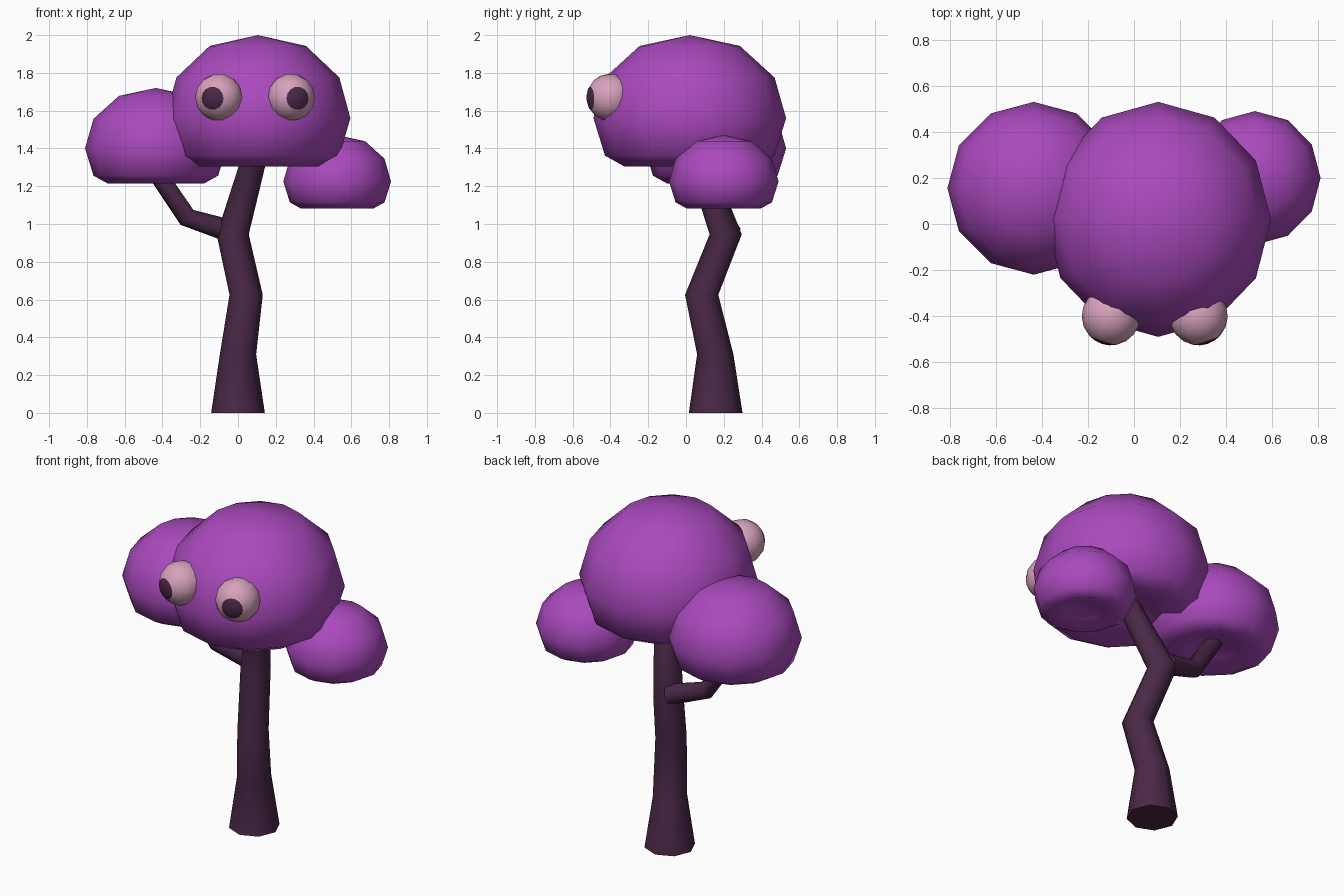
import bpy, bmesh, math
from mathutils import Vector

if "Cube" in bpy.data.objects:
    bpy.data.objects.remove(bpy.data.objects["Cube"])


def material(name, rgb):
    m = bpy.data.materials.new(name)
    m.diffuse_color = (*rgb, 1)
    m.use_nodes = True
    m.node_tree.nodes["Principled BSDF"].inputs["Base Color"].default_value = m.diffuse_color
    return m


PURPLE = material("purple foliage", (0.40, 0.068, 0.51))
BARK = material("dark plum", (0.068, 0.021, 0.062))
PINK = material("pale pink", (0.68, 0.36, 0.50))


def skin(name, rings, mats, dark_rows=0):
    """Join rings of points (single points become tips, end rings get caps)."""
    bm = bmesh.new()
    rows = [[bm.verts.new(p) for p in r] for r in rings]
    for i, (a, b) in enumerate(zip(rows, rows[1:])):
        n = max(len(a), len(b))
        for k in range(n):
            j = (k + 1) % n
            if len(a) == 1:
                vs = [a[0], b[k], b[j]]
            elif len(b) == 1:
                vs = [a[k], b[0], a[j]]
            else:
                vs = [a[k], b[k], b[j], a[j]]
            bm.faces.new(vs).material_index = 1 if i < dark_rows else 0
    for r in (rows[0], rows[-1]):
        if len(r) > 2:
            bm.faces.new(r)
    bmesh.ops.recalc_face_normals(bm, faces=bm.faces)
    me = bpy.data.meshes.new(name)
    bm.to_mesh(me)
    bm.free()
    for m in mats:
        me.materials.append(m)
    ob = bpy.data.objects.new(name, me)
    bpy.context.collection.objects.link(ob)
    bpy.context.view_layer.objects.active = ob
    bpy.ops.object.select_all(action='DESELECT')
    ob.select_set(True)
    bpy.ops.object.shade_smooth_by_angle(angle=math.radians(60))
    return ob


def lathe_rings(profile, segs):
    return [[Vector((r * math.cos(math.tau * k / segs), r * math.sin(math.tau * k / segs), z))
             for k in range(segs)] if r else [Vector((0, 0, z))] for r, z in profile]


def tube(name, path, segs, level=False):
    """Path entries are x, y, z, radius; level keeps the rings horizontal."""
    pts = [Vector(p[:3]) for p in path]
    rings = []
    for i, p in enumerate(path):
        d = pts[min(i + 1, len(pts) - 1)] - pts[max(i - 1, 0)]
        q = Vector((0, 0, 1)).rotation_difference(Vector((0, 0, 1)) if level else d.normalized())
        rings.append([pts[i] + q @ v for v in lathe_rings([(p[3], 0)], segs)[0]])
    skin(name, rings, [BARK])


# Foliage: domes with a tucked-in underside
DOME = [(0, 1), (.52, .87), (.88, .49), (1, 0), (.88, -.45), (.68, -.58), (.35, -.46), (0, -.38)]
for name, centre, size in [
        ("main_canopy", (.105, .02, 1.56), (.49, .51, .44)),
        ("left_canopy", (-.435, .155, 1.40), (.375, .375, .32)),
        ("right_canopy", (.525, .20, 1.225), (.285, .29, .245))]:
    c = Vector(centre)
    rings = [[c + Vector(s * v for s, v in zip(size, p)) for p in ring]
             for ring in lathe_rings(DOME, 12)]
    skin(name, rings, [PURPLE])

# Crooked trunk and side branch
tube("trunk", [(0, .157, 0, .142), (0, .155, .31, .096), (.043, .083, .625, .088),
               (-.028, .21, .945, .085), (.075, .08, 1.31, .07), (.10, .03, 1.45, .066)],
     8, level=True)
tube("branch", [(-.05, .23, .965, .06), (-.27, .19, 1.035, .052), (-.45, .17, 1.30, .048)], 8)

# Eyes: poles face outward, first rows form the pupil
ANGLES = [0, 15, 29, 50, 70, 90, 112, 135, 158, 180]
PROFILE = [(.127 * math.sin(math.radians(a)) if 0 < a < 180 else 0,
            .127 * math.cos(math.radians(a))) for a in ANGLES]
for side, name in ((-1, "left_eye"), (1, "right_eye")):
    q = Vector((side * .04, -.12, -.005)).to_track_quat('Z', 'Y')
    c = Vector((.09 + side * .19, -.40, 1.67))
    skin(name, [[c + q @ p for p in ring] for ring in lathe_rings(PROFILE, 14)],
         [PINK, BARK], dark_rows=2)
